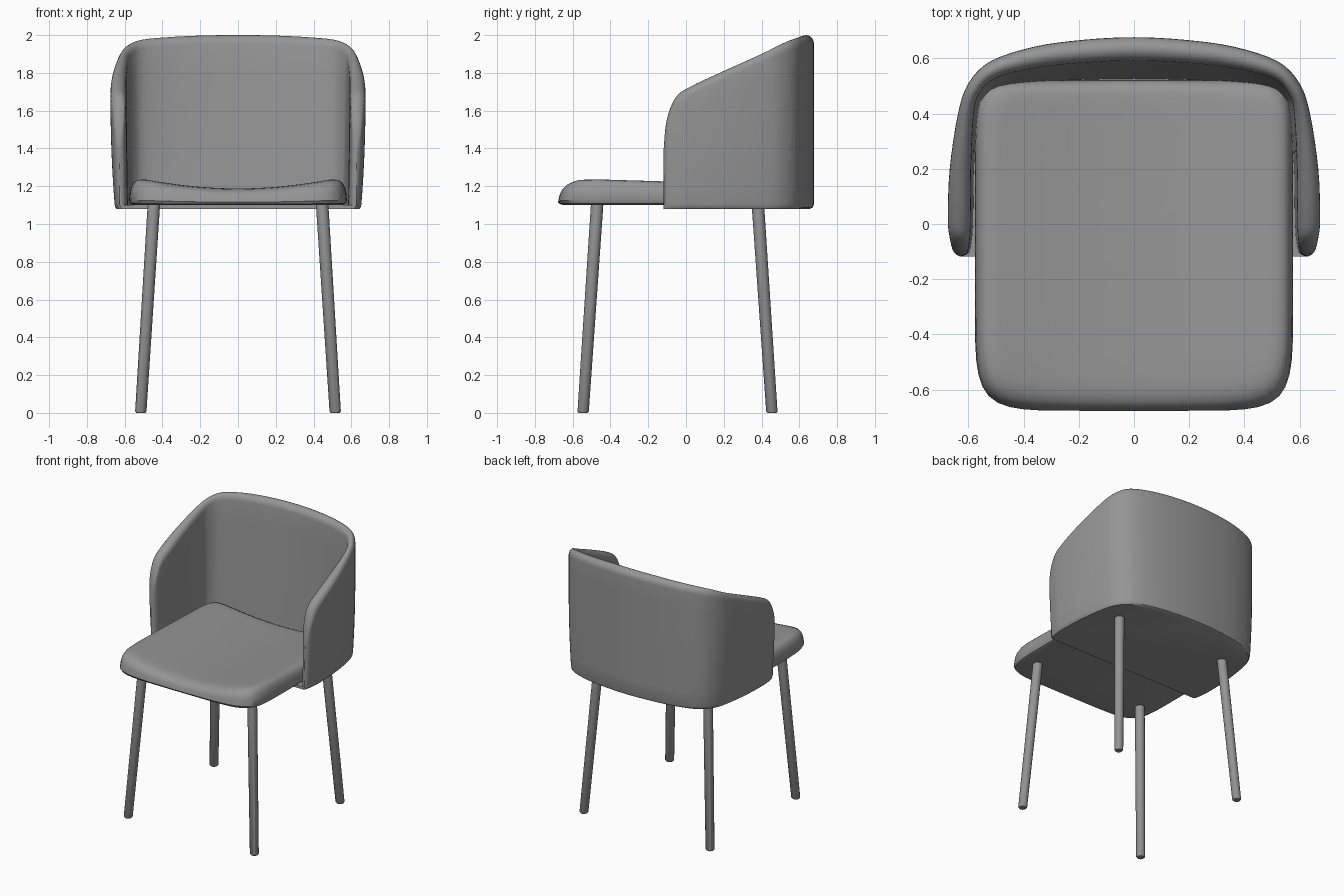
import bpy, bmesh, math
from mathutils import Vector

cube = bpy.data.objects.get("Cube")
if cube:
    bpy.data.objects.remove(cube, do_unlink=True)

grey = bpy.data.materials.new("warm_grey")
grey.use_nodes = True
COLOUR = (0.3, 0.3, 0.3, 1)
grey.diffuse_color = COLOUR
grey.node_tree.nodes["Principled BSDF"].inputs["Base Color"].default_value = COLOUR


def finish(name, bm):
    """Turn a bmesh into a smooth-shaded object."""
    bmesh.ops.recalc_face_normals(bm, faces=bm.faces)
    mesh = bpy.data.meshes.new(name)
    bm.to_mesh(mesh)
    bm.free()
    mesh.materials.append(grey)
    obj = bpy.data.objects.new(name, mesh)
    bpy.context.collection.objects.link(obj)
    bpy.ops.object.select_all(action='DESELECT')
    obj.select_set(True)
    bpy.context.view_layer.objects.active = obj
    bpy.ops.object.shade_smooth_by_angle(angle=math.radians(38))
    return obj


def bridge(bm, a, b, closed=True):
    """Join two rows of vertices with quads."""
    n = len(a)
    for i in range(n if closed else n - 1):
        j = (i + 1) % n
        bm.faces.new((a[i], a[j], b[j], b[i]))


def spline(points, steps):
    """Catmull-Rom interpolation of tuples."""
    pts = [Vector(p) for p in points]
    pts = [pts[0]] + pts + [pts[-1]]
    out = []
    for p0, p1, p2, p3 in zip(pts, pts[1:], pts[2:], pts[3:]):
        for s in range(steps):
            t = s / steps
            out.append(p1 + (p2 - p0) * (t / 2)
                       + (p0 * 2 - p1 * 5 + p2 * 4 - p3) * (t * t / 2)
                       + (p1 * 3 - p0 - p2 * 3 + p3) * (t ** 3 / 2))
    return out + [pts[-2]]


# Wraparound shell: outer x, y, inner x, y and rim height, from arm tip to back
BASE, TRAY, ROUND = 1.08, 1.1, 0.045
half = [
    (.636, -.118, .626, -.118, 1.40),
    (.656, -.10, .60, -.105, 1.55),
    (.668, -.05, .588, -.06, 1.67),
    (.675, .02, .583, .02, 1.725),
    (.668, .2, .58, .2, 1.81),
    (.638, .4, .565, .4, 1.9),
    (.60, .51, .545, .455, 1.945),
    (.52, .59, .49, .495, 1.975),
    (.36, .643, .34, .515, 1.99),
    (.18, .668, .17, .522, 1.998),
    (0, .677, 0, .525, 2),
]
mirrored = [(-x, y, -ix, iy, z) for x, y, ix, iy, z in half[-2::-1]]


def shell_section(station):
    """Cross-section: up the outside, over the rounded rim, down the inside."""
    ox, oy, ix, iy, top = station
    taper = .9 - .8 * oy * oy
    shoulder = top - ROUND
    rows = [(.14, BASE), (.04, BASE + .008), (0, BASE + .025)]
    rows += [(0, BASE + .025 + (shoulder - BASE - .025) * k / 8) for k in range(1, 8)]
    for k in range(11):
        a = math.pi * k / 10
        rows.append(((1 - math.cos(a)) / 2, shoulder + ROUND * math.sin(a)))
    rows += [(1, shoulder + (TRAY - shoulder) * k / 6) for k in range(1, 7)]
    for u, z in rows:
        h = (z - BASE) / (top - BASE)
        f = u * (1 + (taper - 1) * h)
        pinch = .035 * (max(0, 1.65 - z) / .57) ** 2 * (1 - u)
        yield ((ox + (ix - ox) * f) * (1 - pinch), oy + (iy - oy) * f, z)


bm = bmesh.new()
sections = [[bm.verts.new(p) for p in shell_section(s)]
            for s in spline(half + mirrored, 4)]
for a, b in zip(sections, sections[1:]):
    bridge(bm, a, b, closed=False)
first, last = sections[0], sections[-1]
bm.faces.new(first)
bm.faces.new(last)
# Tray under the cushion closes the shell
bm.faces.new([s[0] for s in sections])
bm.faces.new([s[-1] for s in sections])
bm.faces.new((first[0], first[-1], last[-1], last[0]))
finish("backrest_shell", bm)

# Seat cushion: stacked rounded outlines with a saddle-shaped top
HALF_X, HALF_Y, MID_Y, SIDE = .577, .599, -.078, 20


def outline():
    square = [(-1 + 2 * i / SIDE, -1) for i in range(SIDE)]
    for _ in range(4):
        for a, b in square:
            n = 7.5 if b < 0 else 12
            r = (abs(a) ** n + abs(b) ** n) ** (-1 / n)
            yield a * r, b * r
        square = [(-b, a) for a, b in square]


def seat_top(x, y):
    saddle = 1.188 + .052 * min(1, abs(x) / .5) ** 2
    return saddle - .03 * max(0, y + .55)


unit = list(outline())
bm = bmesh.new()
# inset from the edge and height as a share of the cushion thickness
layers = [(.03, 0), (.008, .06), (0, .18), (.004, .5), (.01, .7), (.02, .85),
          (.035, .95), (.06, .99), (.09, 1)]
layers += [(HALF_X * k, 1) for k in (.3, .5, .7, .85)]
rings = []
for inset, share in layers:
    ring = []
    for a, b in unit:
        x = a * (HALF_X - inset)
        # The front edge slopes back more than the others
        lean = min(inset, .04) * .7 * max(0, -b) if share > .2 else 0
        y = MID_Y + b * (HALF_Y * (1 - inset / HALF_X) - lean)
        ring.append(bm.verts.new((x, y, TRAY + (seat_top(x, y) - TRAY) * share)))
    rings.append(ring)
for a, b in zip(rings, rings[1:]):
    bridge(bm, a, b)
bm.faces.new(rings[0])
centre = bm.verts.new((0, MID_Y, seat_top(0, MID_Y)))
for i, v in enumerate(rings[-1]):
    bm.faces.new((v, rings[-1][(i + 1) % len(unit)], centre))
finish("seat_cushion", bm)


# Splayed round legs
def leg(name, foot, head):
    bm = bmesh.new()
    rings = []
    for z, r in ((0, .024), (.008, .03), (1.11, .033)):
        c = Vector(foot).lerp(Vector(head), z / 1.11)
        rings.append([bm.verts.new((c.x + r * math.cos(math.tau * i / 20),
                                    c.y + r * math.sin(math.tau * i / 20), z))
                      for i in range(20)])
    for a, b in zip(rings, rings[1:]):
        bridge(bm, a, b)
    bm.faces.new(rings[0])
    bm.faces.new(rings[-1])
    finish(name, bm)


for side, sx in (("left", 1), ("right", -1)):
    leg("front_leg_" + side, (sx * .515, -.545), (sx * .445, -.47))
    leg("back_leg_" + side, (sx * .515, .455), (sx * .445, .38))
